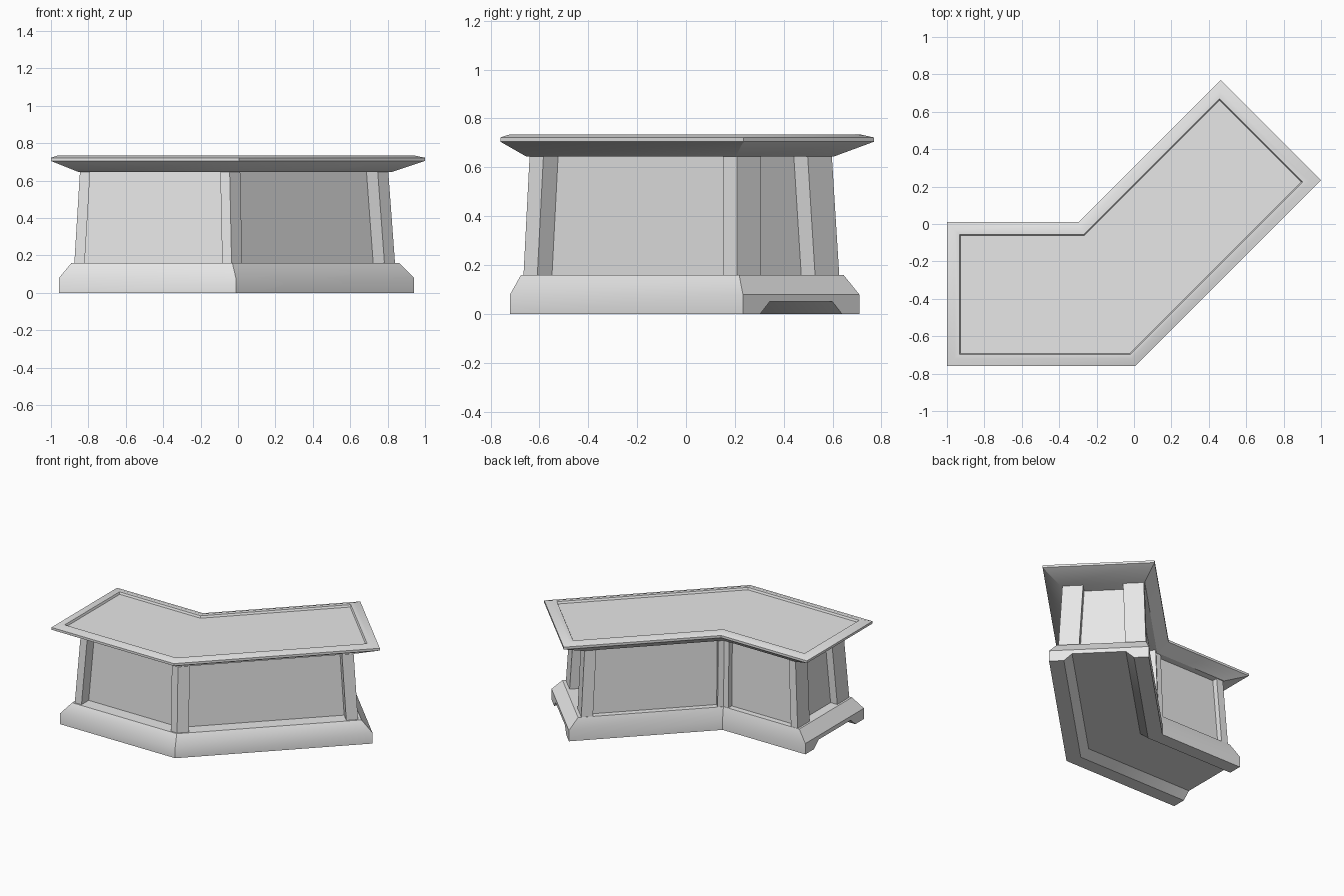
import bpy, bmesh, math
from mathutils import Vector

if "Cube" in bpy.data.objects:
    bpy.data.objects.remove(bpy.data.objects["Cube"], do_unlink=True)

ROOT2 = math.sqrt(2)

stone = bpy.data.materials.new("light_grey")
stone.use_nodes = True
GREY = (0.8, 0.8, 0.8, 1)
stone.diffuse_color = GREY
stone.node_tree.nodes["Principled BSDF"].inputs["Base Color"].default_value = GREY


def outline(left, front, end, back):
    """Plan of the bent counter, each side moved inwards by its own inset."""
    l, f, b = -1 + left, -0.76 + front, 0.01 - back
    d, s, e = 0.765 - front * ROOT2, 1.235 - end * ROOT2, -0.305 + back * ROOT2
    return [Vector(p) for p in ((l, f), (d + f, f), ((s + d) / 2, (s - d) / 2),
                                ((s + e) / 2, (s - e) / 2), (e + b, b), (l, b))]


def build(name, rings, caps):
    """Join successive rings of 3D points with quads and close both ends."""
    bm = bmesh.new()
    rows = [[bm.verts.new(p) for p in ring] for ring in rings]
    n = len(rows[0])
    for a, b in zip(rows, rows[1:]):
        for i in range(n):
            j = (i + 1) % n
            bm.faces.new((a[i], a[j], b[j], b[i]))
    for row in (rows[0], rows[-1]):
        for cap in caps:
            bm.faces.new([row[i] for i in cap])
    bmesh.ops.recalc_face_normals(bm, faces=bm.faces[:])
    mesh = bpy.data.meshes.new(name)
    bm.to_mesh(mesh)
    bm.free()
    mesh.materials.append(stone)
    obj = bpy.data.objects.new(name, mesh)
    bpy.context.collection.objects.link(obj)
    bpy.ops.object.select_all(action='DESELECT')
    obj.select_set(True)
    bpy.context.view_layer.objects.active = obj
    bpy.ops.object.shade_smooth_by_angle(angle=math.radians(36))
    return obj


def loft(name, levels):
    """Stack flat plans: levels is a list of (points, z)."""
    rings = [[p.to_3d() + Vector((0, 0, z)) for p in pts] for pts, z in levels]
    build(name, rings, [range(len(rings[0]))])


# Plinth: section swept round the bend, with an open channel underneath
section = []
for extra, end, z in ((0.155, 0.043, 0.05), (0.1, 0.043, 0), (0, 0.043, 0),
                      (0, 0.043, 0.08), (0.045, 0.11, 0.16)):
    section.append((outline(end, 0.04 + extra, end, 0.043 + min(extra * 0.55, 0.025)
                            if z == 0.16 else 0.043 + extra), z))
stations = []
for front, back in ((0, 5), (1, 4), (2, 3)):
    ring = [(*pts[front], z) for pts, z in section]
    ring += [(*pts[back], z) for pts, z in reversed(section)]
    stations.append([Vector(p) for p in ring])
build("plinth", stations, [(3, 4, 5, 6), (0, 1, 2, 3, 6, 7, 8, 9)])

# Body: recessed panels, leaning slightly inwards
LOW, HIGH = 0.16, 0.648
foot = (0.125, 0.095, 0.132, 0.07)
head = (0.155, 0.12, 0.158, 0.087)
recess = (0.055, 0.085, 0.08, 0.04)
loft("recessed_panels", [(outline(*(a + r for a, r in zip(inset, recess))), z)
                         for inset, z in ((foot, LOW), (head, HIGH))])


def post_plan(pts, i, ahead, behind, depth):
    """Footprint of a post on corner i, with its widths along both sides."""
    c = pts[i]
    u = (pts[(i + 1) % 6] - c).normalized()
    v = (pts[i - 1] - c).normalized()
    if depth is None:
        return [c, c + u * ahead, c + u * ahead + v * behind, c + v * behind]
    return [c, c + u * ahead, c + u * ahead + Vector((-u.y, u.x)) * depth,
            c + v * behind + Vector((v.y, -v.x)) * depth, c + v * behind]


# Posts on the six corners
for name, i, ahead, behind, depth in (
        ("straight_front_post", 0, 0.055, 0.14, None),
        ("bend_front_post", 1, 0.08, 0.05, 0.1),
        ("angled_front_post", 2, 0.14, 0.08, None),
        ("angled_back_post", 3, 0.08, 0.14, None),
        ("bend_back_post", 4, 0.04, 0.04, 0.07),
        ("straight_back_post", 5, 0.14, 0.055, None)):
    loft(name, [(post_plan(outline(*inset), i, ahead, behind, depth), z)
                for inset, z in ((foot, LOW), (head, HIGH))])

# Countertop: flared underside, thin rim and sunken surface
loft("countertop", [
    (outline(0.15, 0.105, 0.15, 0.08), 0.645),
    (outline(0, 0, 0, 0), 0.705),
    (outline(0, 0, 0, 0), 0.722),
    (outline(0.04, 0.04, 0.045, 0.04), 0.735),
    (outline(0.066, 0.062, 0.076, 0.066), 0.735),
    (outline(0.072, 0.068, 0.082, 0.072), 0.72)])
